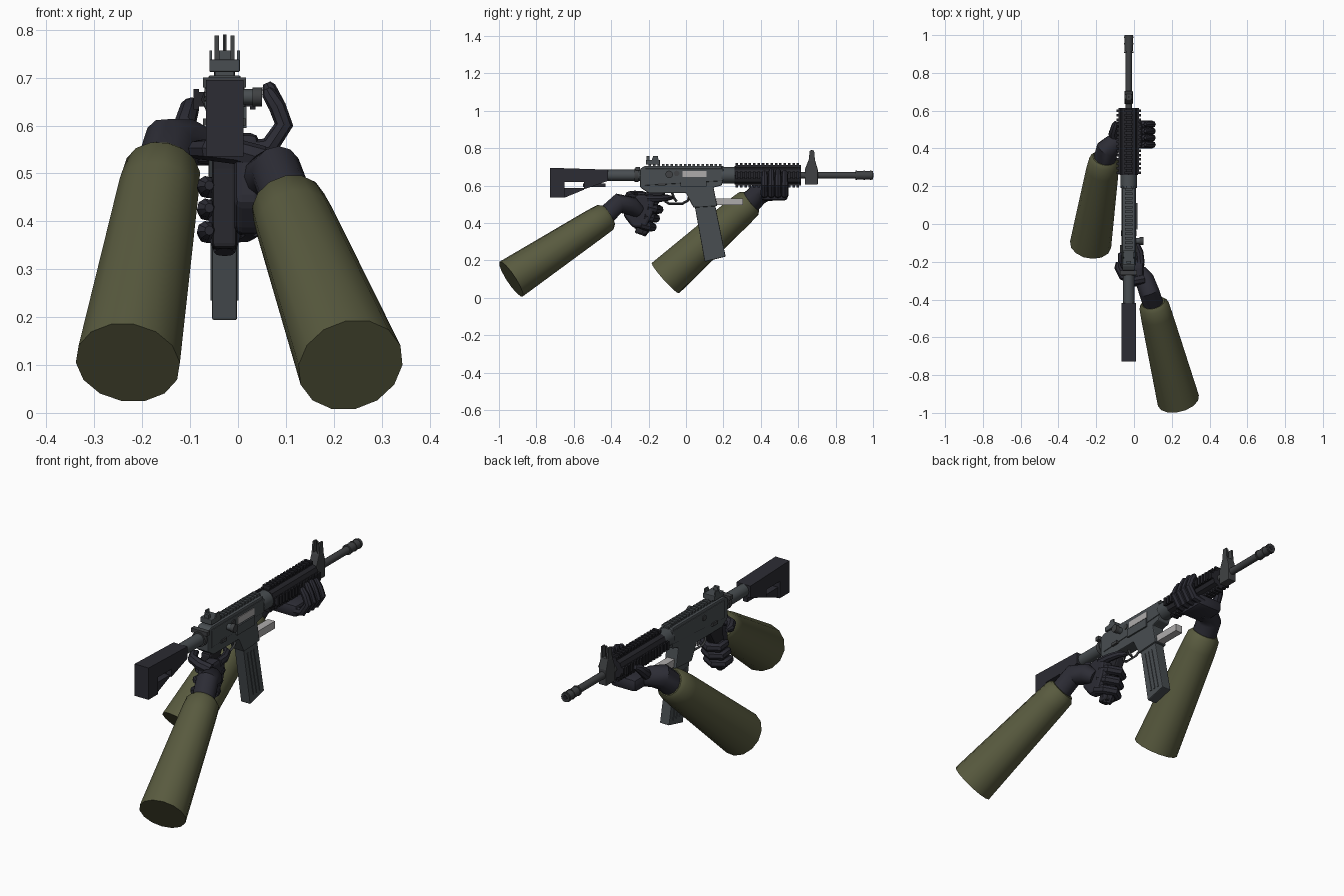
import bpy, bmesh, math
from mathutils import Vector

cube = bpy.data.objects.get("Cube")
if cube:
    bpy.data.objects.remove(cube, do_unlink=True)

CX = -0.028   # centre plane of the rifle
AZ = 0.655    # height of the bore


def material(name, rgb):
    m = bpy.data.materials.new(name)
    m.use_nodes = True
    m.diffuse_color = (*rgb, 1)
    m.node_tree.nodes["Principled BSDF"].inputs["Base Color"].default_value = (*rgb, 1)
    return m


OLIVE = material("olive cloth", (0.1, 0.104, 0.05))
GLOVE = material("dark glove", (0.025, 0.025, 0.035))
STEEL = material("grey metal", (0.065, 0.075, 0.082))
BLACK = material("black polymer", (0.018, 0.018, 0.023))
STOCK = material("dark polymer", (0.025, 0.025, 0.033))
BARREL = material("dark steel", (0.05, 0.053, 0.056))
SILVER = material("bare metal", (0.42, 0.41, 0.41))


def finish(ob, mat, bevel=0.0, smooth=True):
    if not ob.data.materials:
        ob.data.materials.append(mat)
    bpy.ops.object.select_all(action='DESELECT')
    ob.select_set(True)
    bpy.context.view_layer.objects.active = ob
    if bevel:
        mod = ob.modifiers.new("soft edges", 'BEVEL')
        mod.width = bevel
        mod.segments = 2
        bpy.ops.object.modifier_apply(modifier=mod.name)
    if smooth:
        bpy.ops.object.shade_smooth_by_angle(angle=math.radians(35))
    return ob


def from_bmesh(name, bm, mat, bevel=0.0, smooth=False):
    bmesh.ops.recalc_face_normals(bm, faces=bm.faces)
    me = bpy.data.meshes.new(name)
    bm.to_mesh(me)
    bm.free()
    ob = bpy.data.objects.new(name, me)
    bpy.context.collection.objects.link(ob)
    return finish(ob, mat, bevel, smooth)


def add_box(bm, x, y, z):
    """Box from (min, max) pairs."""
    verts = bmesh.ops.create_cube(bm, size=1)["verts"]
    for v in verts:
        v.co = [lo + (c + 0.5) * (hi - lo) for c, (lo, hi) in zip(v.co, (x, y, z))]


def box(name, x, y, z, mat, bevel=0.0):
    bm = bmesh.new()
    add_box(bm, x, y, z)
    return from_bmesh(name, bm, mat, bevel)


def slab(name, outline, x0, x1, mat, bevel=0.0):
    """Side outline of (y, z) points pushed from x0 to x1."""
    bm = bmesh.new()
    face = bm.faces.new([bm.verts.new((x0, y, z)) for y, z in outline])
    ext = bmesh.ops.extrude_face_region(bm, geom=[face])["geom"]
    for v in ext:
        if isinstance(v, bmesh.types.BMVert):
            v.co.x = x1
    return from_bmesh(name, bm, mat, bevel)


def rod(name, a, b, r, mat, sides=16, r2=None):
    a, b = Vector(a), Vector(b)
    bm = bmesh.new()
    bmesh.ops.create_cone(bm, cap_ends=True, segments=sides, radius1=r,
                          radius2=r if r2 is None else r2, depth=(b - a).length)
    turn = (b - a).to_track_quat('Z', 'Y')
    for v in bm.verts:
        v.co = turn @ v.co + (a + b) / 2
    return from_bmesh(name, bm, mat, 0, True)


def limb(name, path, radii, mat, detail=2):
    """Round tube through points with its own radius at each."""
    cu = bpy.data.curves.new(name, 'CURVE')
    cu.dimensions = '3D'
    cu.fill_mode = 'FULL'
    cu.bevel_depth = 1
    cu.bevel_resolution = detail
    cu.use_fill_caps = True
    sp = cu.splines.new('POLY')
    sp.points.add(len(path) - 1)
    for p, co, r in zip(sp.points, path, radii):
        p.co = (*co, 1)
        p.radius = r
    ob = bpy.data.objects.new(name, cu)
    bpy.context.collection.objects.link(ob)
    bpy.ops.object.select_all(action='DESELECT')
    ob.select_set(True)
    bpy.context.view_layer.objects.active = ob
    bpy.ops.object.convert(target='MESH')
    return finish(bpy.context.object, mat)


def along(y, x=CX, z=AZ):
    return (x, y, z)


# Stock and buffer tube
slab("stock", [(-.727, .695), (-.417, .685), (-.417, .625), (-.545, .58), (-.545, .62),
               (-.65, .62), (-.65, .535), (-.727, .535)], CX - .039, CX + .039, STOCK)
slab("stock_strut", [(-.65, .535), (-.545, .578), (-.545, .588), (-.65, .588)],
     CX - .03, CX + .03, STOCK)
box("stock_lever", (CX - .012, CX + .012), (-.55, -.43), (.592, .612), STOCK)
rod("buffer_tube", along(-.43), along(-.24), .03, STEEL)
rod("castle_nut", along(-.275), along(-.255), .037, BARREL)

# Receiver with magazine well
slab("receiver", [(-.245, .69), (-.22, .705), (.19, .705), (.2, .63), (.19, .6), (.147, .59),
                  (.167, .49), (.04, .482), (0, .56), (-.2, .56), (-.245, .59)],
     CX - .034, CX + .034, STEEL, .005)
slab("receiver_ridge", [(-.22, .69), (.2, .69), (.2, .625), (-.22, .6)],
     CX - .038, CX + .038, STEEL, .004)
slab("magazine", [(.045, .5), (.155, .5), (.212, .22), (.1, .193)], CX - .026, CX + .026, STEEL, .004)
for i in range(3):
    y = .075 + i * .025
    slab("magazine_rib", [(y, .46), (y + .009, .46), (y + .057, .235), (y + .048, .235)],
         CX - .029, CX + .029, STEEL)
box("front_bar", (CX - .02, CX + .02), (.15, .305), (.495, .532), SILVER)
box("bolt", (CX + .03, .0135), (-.02, .11), (.645, .678), SILVER)
slab("port_cover", [(-.03, .64), (.11, .64), (.11, .595), (-.03, .595)], .01, .018, STEEL)
rod("forward_assist", (0, -.09, .66), (.045, -.09, .66), .016, STEEL, 12)
rod("assist_cap", (.03, -.09, .66), (.05, -.09, .66), .02, BARREL, 12)
rod("receiver_pin", (CX - .042, -.05, .665), (CX + .042, -.05, .665), .015, BARREL, 10)
box("charging_handle", (CX - .045, CX + .045), (-.27, -.245), (.68, .7), BARREL)
box("selector", (CX - .045, CX + .045), (-.15, -.11), (.6, .615), BARREL)

# Trigger group and pistol grip
limb("trigger_guard", [(CX, -.12, .56), (CX, -.11, .515), (CX, -.09, .503), (CX, -.02, .503),
                       (CX, .01, .52), (CX, .02, .55)], [.007] * 6, BARREL, 0)
limb("trigger", [(CX, -.075, .565), (CX, -.065, .535), (CX, -.05, .515)], [.007] * 3, BARREL, 0)
slab("pistol_grip", [(-.22, .565), (-.11, .565), (-.155, .49), (-.21, .335), (-.275, .345),
                     (-.225, .51)], CX - .026, CX + .026, BLACK, .01)


def rail(name, y0, y1, mat, quarter, inner, outer, half):
    """Toothed rail on one of four sides of the bore."""
    bm = bmesh.new()
    add_box(bm, (-half * .7, half * .7), (y0, y1), (inner, outer - .01))
    count = round((y1 - y0) / .024)
    step = (y1 - y0) / count
    for i in range(count):
        add_box(bm, (-half, half), (y0 + i * step, y0 + (i + .58) * step), (outer - .012, outer))
    c, s = round(math.cos(quarter * math.pi / 2)), round(math.sin(quarter * math.pi / 2))
    for v in bm.verts:
        x, z = v.co.x, v.co.z
        v.co.x, v.co.z = CX + c * x + s * z, AZ - s * x + c * z
    return from_bmesh(name, bm, mat)


# Handguard and rails
rail("receiver_rail", -.2, .2, STEEL, 0, .04, .06, .02)
rod("handguard_ring", along(.19), along(.265), .044, STEEL)
rod("handguard", along(.26), along(.615), .049, BLACK, 8)
for q, side in enumerate(("top", "left", "bottom", "right")):
    rail(side + "_rail", .265, .615, BLACK, q, .035, .065, .021)

# Barrel and muzzle
rod("barrel", along(.6), along(.94), .018, BARREL)
rod("flash_hider", along(.915), along(1.0), .023, BARREL, 12)
for y in (.905, .95, .985):
    rod("muzzle_ring", along(y), along(y + .008), .0255, BARREL, 12)
rod("bore", along(.995), along(1.0015), .012, BLACK, 12)

# Front and rear sights
slab("front_sight_base", [(.635, .605), (.705, .605), (.705, .685), (.69, .735), (.655, .735),
                          (.635, .685)], CX - .022, CX + .022, BARREL, .004)
for s in (-1, 1):
    slab("front_sight_ear", [(.655, .73), (.69, .73), (.685, .788), (.662, .788)],
         CX + s * .012, CX + s * .021, BARREL)
    slab("rear_sight_ear", [(-.19, .72), (-.145, .72), (-.15, .757), (-.175, .757)],
         CX + s * .026, CX + s * .032, STEEL)
rod("front_sight_post", along(.672, z=.73), along(.672, z=.79), .004, BARREL, 6)
box("rear_sight_base", (CX - .032, CX + .032), (-.215, -.14), (.712, .738), STEEL, .003)
box("rear_sight_leaf", (CX - .012, CX + .012), (-.21, -.195), (.735, .757), STEEL)

# Rear arm: sleeve, cuff and wrist
limb("rear_sleeve", [(.235, -.935, .1), (.12, -.487, .395), (.106, -.432, .43), (.102, -.415, .441)],
     [.112, .084, .079, .062], OLIVE, 5)
limb("rear_wrist", [(.115, -.46, .41), (.08, -.36, .505), (.055, -.29, .49), (.035, -.25, .46)],
     [.054, .054, .05, .035], GLOVE, 4)

# Rear hand wrapped round the grip
slab("rear_palm", [(-.335, .44), (-.31, .55), (-.22, .555), (-.165, .52), (-.175, .45),
                   (-.215, .37), (-.285, .375)], -.008, .05, GLOVE, .016)
for i in range(3):
    z, y = .475 - i * .047, -.168 - i * .018
    limb("rear_finger", [(.035, y - .04, z + .01), (.02, y, z), (CX, y + .024, z - .003),
                         (-.066, y, z - .005), (-.066, y - .05, z), (-.06, y - .07, z)],
         [.023, .024, .024, .022, .02, .01], GLOVE)
limb("rear_index_finger", [(.035, -.21, .53), (.03, -.15, .53), (.01, -.1, .535), (-.02, -.075, .535)],
     [.022, .02, .017, .01], GLOVE)
limb("rear_thumb", [(.05, -.29, .53), (0, -.3, .545), (-.06, -.275, .55), (-.085, -.23, .55),
                    (-.086, -.2, .55)], [.028, .026, .023, .02, .01], GLOVE)
limb("rear_grip_heel", [(CX, -.2, .43), (CX, -.225, .37), (CX, -.238, .335)], [.034, .034, .022], GLOVE)

# Front arm: sleeve, cuff and wrist
limb("front_sleeve", [(-.23, -.11, .105), (-.167, .285, .46), (-.158, .335, .504), (-.155, .35, .516)],
     [.11, .086, .08, .064], OLIVE, 5)
limb("front_wrist", [(-.165, .3, .47), (-.142, .395, .56), (-.105, .43, .565), (-.05, .455, .55)],
     [.062, .06, .05, .035], GLOVE, 4)

# Front hand cradling the handguard
bm = bmesh.new()
add_box(bm, (-.1, .045), (.4, .545), (.52, .585))
from_bmesh("front_palm", bm, GLOVE, .02, True)
for i in range(4):
    y = .42 + i * .036
    reach = (0, .012, .012, .004)[i]
    limb("front_finger", [(.01, y, .548), (.065, y, .555), (.096, y, .602),
                          (.082, y, .64), (.064, y, .668 + reach), (.06, y, .677 + reach)],
         [.02, .021, .0195, .018, .015, .008], GLOVE)
limb("front_thumb", [(-.09, .44, .57), (-.112, .48, .6), (-.1, .52, .64), (-.095, .54, .65)],
     [.028, .024, .02, .01], GLOVE)
